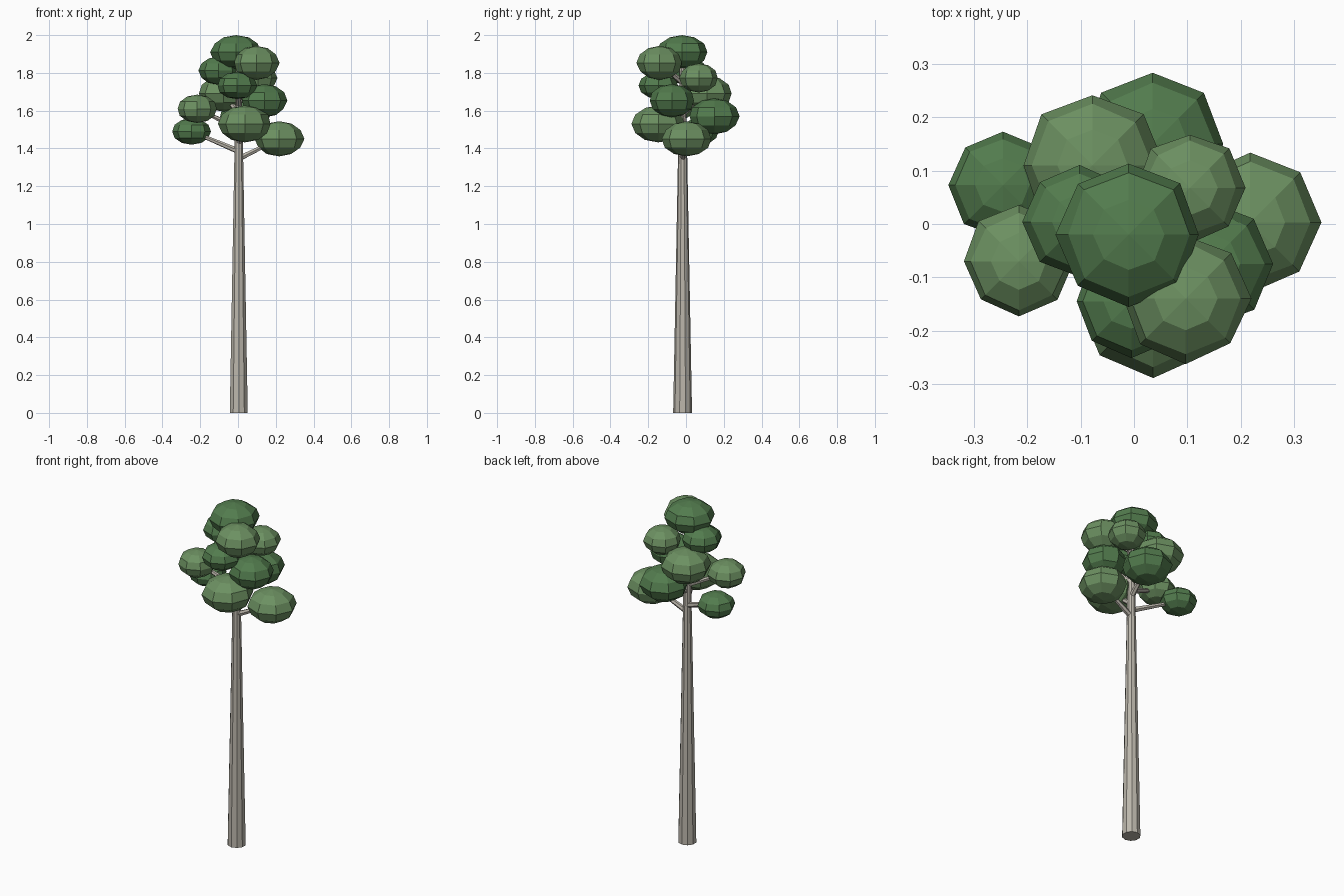
import bpy, bmesh, random
from mathutils import Vector, Matrix

if "Cube" in bpy.data.objects:
    bpy.data.objects.remove(bpy.data.objects["Cube"])

random.seed(4)


def material(name, rgb):
    m = bpy.data.materials.new(name)
    m.diffuse_color = (*rgb, 1)
    m.use_nodes = True
    m.node_tree.nodes["Principled BSDF"].inputs["Base Color"].default_value = m.diffuse_color
    return m


bark = material("bark", (0.50, 0.47, 0.41))
dark = material("dark_leaf", (0.085, 0.20, 0.075))
light = material("light_leaf", (0.15, 0.28, 0.12))


def finish(bm, name, mat):
    mesh = bpy.data.meshes.new(name)
    bm.to_mesh(mesh)
    bm.free()
    mesh.materials.append(mat)
    obj = bpy.data.objects.new(name, mesh)
    bpy.context.collection.objects.link(obj)


def limb(name, a, b, r1, r2, sides):
    """Tapered faceted rod from a to b."""
    a, b = Vector(a), Vector(b)
    d = b - a
    rot = Vector((0, 0, 1)).rotation_difference(d).to_matrix().to_4x4()
    bm = bmesh.new()
    bmesh.ops.create_cone(bm, cap_ends=True, segments=sides, radius1=r1, radius2=r2,
                          depth=d.length, matrix=Matrix.Translation((a + b) / 2) @ rot)
    finish(bm, name, bark)


def leaf_clump(name, c, r, h, mat):
    """Flattened low-poly ball with slightly uneven corners."""
    bm = bmesh.new()
    bmesh.ops.create_uvsphere(bm, u_segments=8, v_segments=6, radius=1)
    for v in bm.verts:
        k = 1 + random.uniform(-0.03, 0.03)
        v.co = Vector((c[0] + v.co.x * r * k, c[1] + v.co.y * r * k, c[2] + v.co.z * h))
    finish(bm, name, mat)


# Trunk
TX, TY = 0.004, -0.018
limb("trunk", (TX, TY, 0), (TX, TY, 1.86), 0.050, 0.015, 10)

# Foliage clumps: x, y, z, radius, half height, leaf colour
clumps = [
    (-0.010, -0.020, 1.910, 0.134, 0.090, dark),
    (0.097, -0.140, 1.853, 0.120, 0.090, light),
    (-0.102, 0.004, 1.812, 0.106, 0.075, dark),
    (-0.005, -0.145, 1.733, 0.104, 0.072, dark),
    (0.105, 0.068, 1.773, 0.102, 0.077, light),
    (0.140, -0.075, 1.653, 0.119, 0.088, dark),
    (-0.078, 0.110, 1.690, 0.133, 0.095, light),
    (-0.216, -0.070, 1.610, 0.104, 0.075, light),
    (-0.246, 0.073, 1.490, 0.102, 0.070, dark),
    (0.036, -0.146, 1.530, 0.139, 0.098, light),
    (0.218, 0.003, 1.451, 0.130, 0.093, light),
    (0.035, 0.150, 1.570, 0.133, 0.095, dark),
]
for i, (x, y, z, r, h, mat) in enumerate(clumps, 1):
    leaf_clump(f"leaf_clump_{i}", (x, y, z), r, h, mat)
    # Branch from the trunk up into the clump
    if i > 1:
        limb(f"branch_{i}", (TX, TY, z - 0.105), (x, y, z), 0.016, 0.009, 6)
